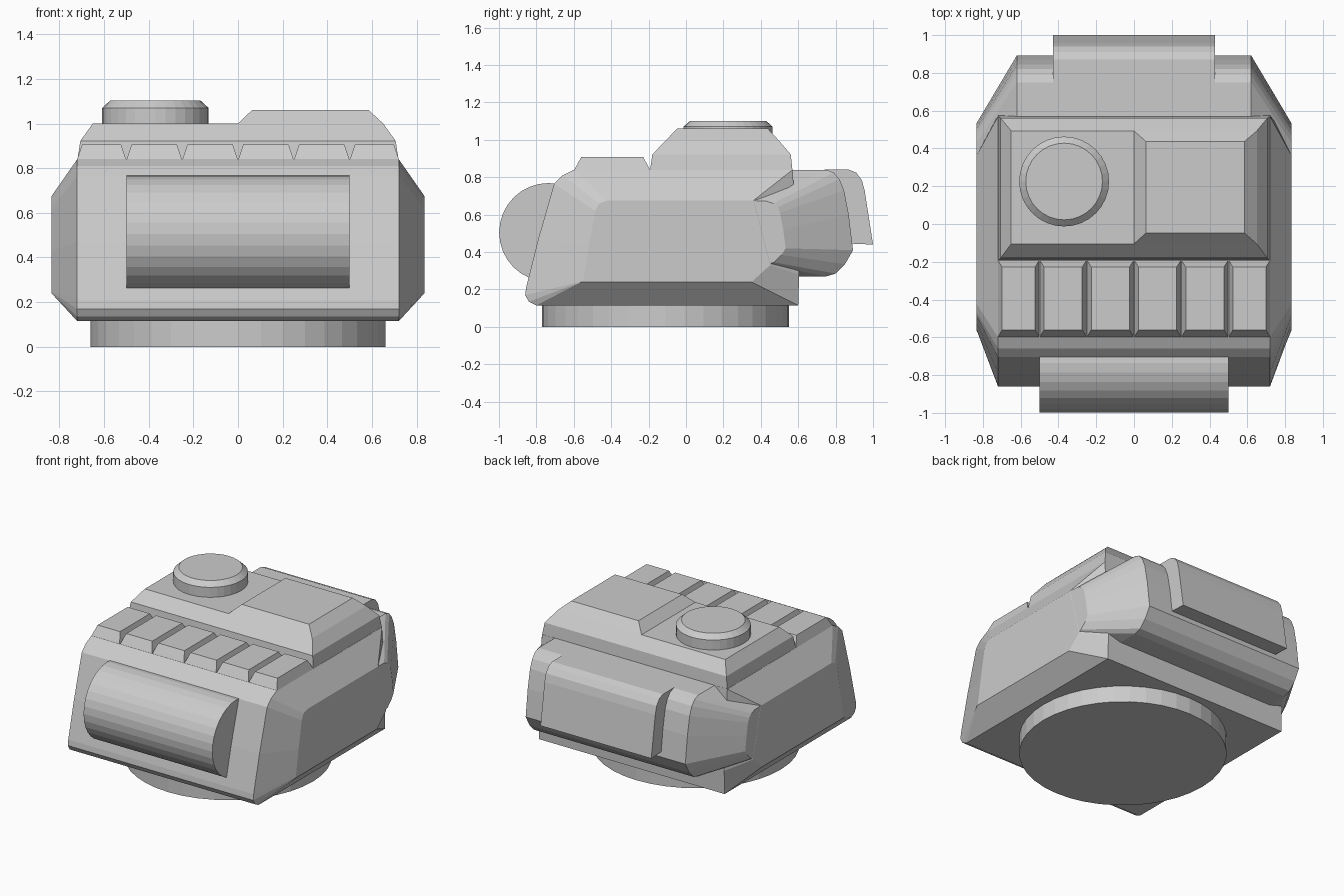
import bpy, bmesh, math
from mathutils import Matrix

if "Cube" in bpy.data.objects:
    bpy.data.objects.remove(bpy.data.objects["Cube"])


def finish(name, bm):
    bmesh.ops.recalc_face_normals(bm, faces=bm.faces[:])
    me = bpy.data.meshes.new(name)
    bm.to_mesh(me)
    bm.free()
    ob = bpy.data.objects.new(name, me)
    bpy.context.collection.objects.link(ob)
    return ob


def loft(name, rings):
    """Skin a closed solid through matching rings of points."""
    bm = bmesh.new()
    vs = [[bm.verts.new(p) for p in r] for r in rings]
    n = len(vs[0])
    for a, b in zip(vs, vs[1:]):
        for i in range(n):
            j = (i + 1) % n
            bm.faces.new((a[i], a[j], b[j], b[i]))
    bm.faces.new(vs[0])
    bm.faces.new(vs[-1])
    return finish(name, bm)


def side(x, prof):
    return [(x, y, z) for y, z in prof]


def rect(x0, x1, y0, y1, z):
    return [(x0, y0, z), (x1, y0, z), (x1, y1, z), (x0, y1, z)]


def disc(cx, cy, r, z, n):
    return [(cx + r * math.cos(2 * math.pi * i / n),
             cy + r * math.sin(2 * math.pi * i / n), z) for i in range(n)]


# Hull with tapered cheeks on both sides
outer = [(-.80, .115), (-.84, .135), (-.86, .17), (-.855, .21), (-.79, .47),
         (-.705, .765), (-.66, .81), (-.60, .84), (.57, .84), (.605, .28), (.60, .115)]
inner = [(-.56, .24), (-.557, .241), (-.553, .244), (-.55, .25), (-.52, .43),
         (-.485, .62), (-.465, .66), (-.42, .675), (.36, .675), (.45, .33), (.35, .24)]
loft("hull", [side(-.835, inner), side(-.72, outer), side(.72, outer), side(.835, inner)])

# Rear bustle tapering towards the cheeks
b_out = [(.40, .84), (.75, .84), (.79, .825), (.82, .79), (.845, .73), (.87, .60),
         (.893, .41), (.85, .335), (.80, .285), (.75, .27), (.40, .27)]
b_in = [(.36, .675), (.43, .672), (.465, .66), (.49, .64), (.503, .61), (.52, .52),
        (.533, .42), (.51, .385), (.47, .345), (.43, .333), (.35, .33)]
loft("rear_bustle", [side(-.834, b_in), side(-.62, b_out), side(.62, b_out), side(.834, b_in)])

# Rear cover plate
plate = [(.74, .841), (.87, .841), (.91, .825), (.94, .785), (.955, .73),
         (1.0, .44), (.88, .445), (.80, .60)]
loft("rear_plate", [side(-.43, plate), side(.43, plate)])

# Front mantlet roll
roll = [(y, z) for y, z, _ in disc(-.735, .505, .264, 0, 32)]
loft("front_roll", [side(-.5, roll), side(.5, roll)])

# Turret ring
loft("base_ring", [disc(0, -.11, .66, 0, 40), disc(0, -.11, .66, .13, 40)])

# Roof blocks separated by V grooves
edges = [-.722, -.5, -.25, 0, .25, .5, .722]
for i, (a, b) in enumerate(zip(edges, edges[1:])):
    loft(f"roof_block_{i + 1}", [rect(a, b, -.60, -.19, .835),
                                 rect(a + .024, b - .024, -.56, -.228, .907)])

# Roof deck and raised right half
loft("roof_deck", [rect(-.72, .72, -.193, .57, .83), rect(-.706, .706, -.18, .56, .922),
                   rect(-.65, .65, -.105, .493, 1.0)])
loft("raised_roof", [rect(0, .65, -.105, .493, 1.0), rect(.063, .585, -.048, .437, 1.06)])

# Round hatch
loft("hatch", [disc(-.37, .225, .238, .99, 32), disc(-.37, .225, .238, 1.07, 32),
               disc(-.37, .225, .203, 1.102, 32)])
